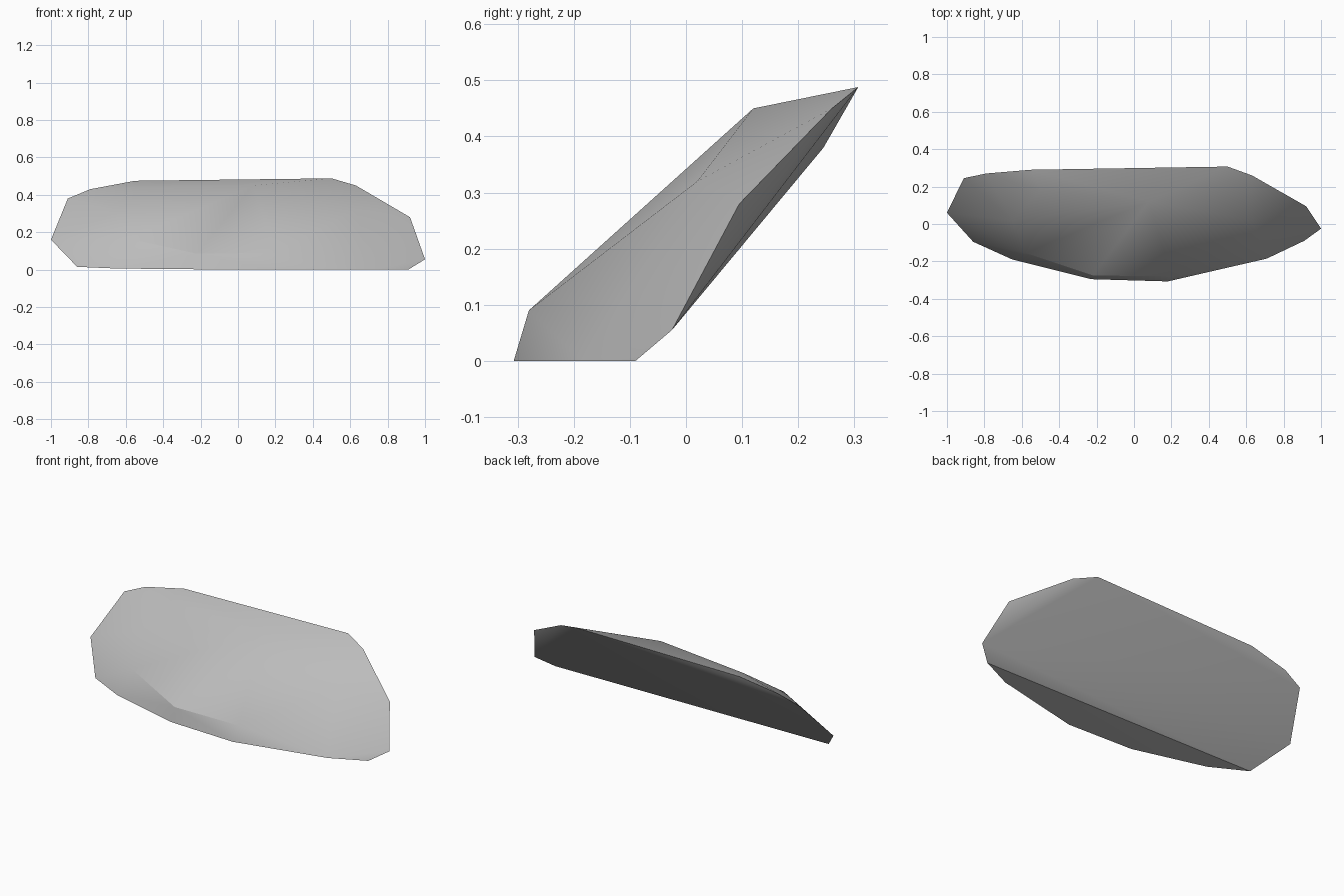
import bpy
import bmesh
import math

cube = bpy.data.objects.get("Cube")
if cube:
    bpy.data.objects.remove(cube, do_unlink=True)

# Rim of the flat, leaning back face
back_rim = [(.5, .307, .488), (-.55, .29, .475), (-.79, .27, .43), (-.91, .245, .38),
            (-1, .06, .16), (-.86, -.095, .015), (.91, -.09, 0), (1, -.025, .055),
            (.92, .095, .28), (.63, .26, .45)]
# Front edge of the footing
foot = [(.71, -.185, 0), (.18, -.307, 0), (-.23, -.295, .002), (-.65, -.19, .006)]
# Corners of the bulging front face
front = [(.2, -.28, .09), (-.22, -.275, .085), (-.58, -.155, .165),
         (.08, .12, .45), (-.5, .18, .44), (-.65, .02, .31), (.63, .02, .32)]

# Faceted stone slab wrapped around the corners
bm = bmesh.new()
for co in back_rim + foot + front:
    bm.verts.new(co)
hull = bmesh.ops.convex_hull(bm, input=bm.verts[:])
loose = [v for v in bm.verts if not v.link_faces]
bmesh.ops.delete(bm, geom=loose, context='VERTS')
bmesh.ops.recalc_face_normals(bm, faces=bm.faces[:])
mesh = bpy.data.meshes.new("stone_slab")
bm.to_mesh(mesh)
bm.free()
slab = bpy.data.objects.new("stone_slab", mesh)
bpy.context.collection.objects.link(slab)

# Plain grey stone
stone = bpy.data.materials.new("grey_stone")
stone.use_nodes = True
grey = (.5, .5, .5, 1)
stone.diffuse_color = grey
stone.node_tree.nodes["Principled BSDF"].inputs["Base Color"].default_value = grey
mesh.materials.append(stone)

# Soft front facets, crisp rim
bpy.ops.object.select_all(action='DESELECT')
slab.select_set(True)
bpy.context.view_layer.objects.active = slab
bpy.ops.object.shade_smooth_by_angle(angle=math.radians(30))
